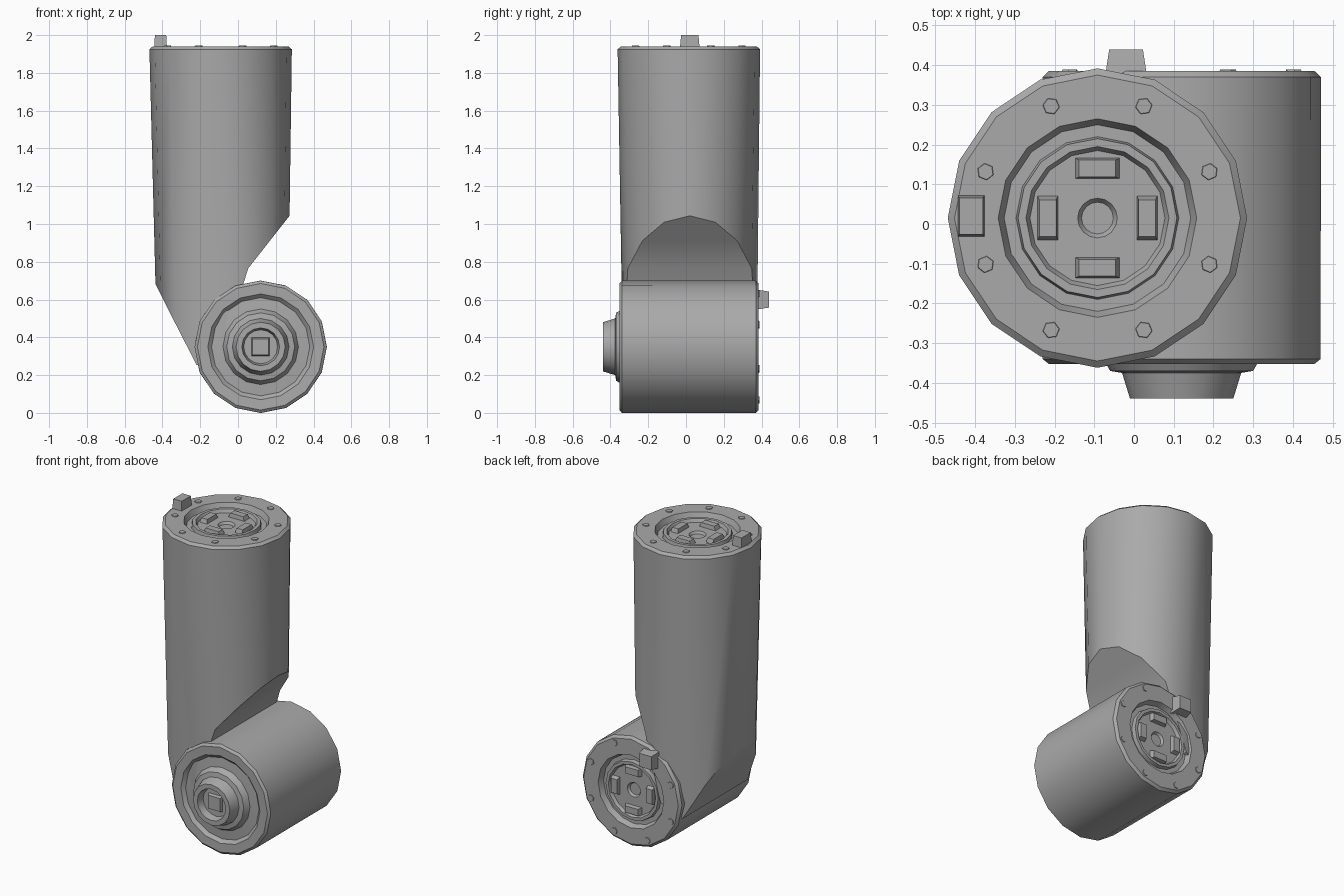
import bpy, bmesh
from math import cos, sin, pi
from mathutils import Matrix, Vector

cube = bpy.data.objects.get("Cube")
if cube:
    bpy.data.objects.remove(cube, do_unlink=True)

SIDES = 16
grey = bpy.data.materials.new("mid grey")
grey.use_nodes = True
tone = (0.4, 0.4, 0.4, 1)
grey.diffuse_color = tone
grey.node_tree.nodes["Principled BSDF"].inputs["Base Color"].default_value = tone


def finish(name, bm, matrix=Matrix()):
    bmesh.ops.transform(bm, matrix=matrix, verts=bm.verts)
    bmesh.ops.recalc_face_normals(bm, faces=bm.faces)
    mesh = bpy.data.meshes.new(name)
    bm.to_mesh(mesh)
    bm.free()
    mesh.materials.append(grey)
    ob = bpy.data.objects.new(name, mesh)
    bpy.context.collection.objects.link(ob)
    bpy.ops.object.select_all(action="DESELECT")
    ob.select_set(True)
    bpy.context.view_layer.objects.active = ob
    bpy.ops.object.shade_smooth_by_angle(angle=pi / 6)
    return ob


def circle(r, z):
    return [Vector((r * cos(2 * pi * i / SIDES), r * sin(2 * pi * i / SIDES), z))
            for i in range(SIDES)]


def skin(bm, rings):
    """Join rings of points with quads and return the vertex rings."""
    loops = [[bm.verts.new(p) for p in ring] for ring in rings]
    for a, b in zip(loops, loops[1:]):
        for i in range(SIDES):
            j = (i + 1) % SIDES
            bm.faces.new((a[i], a[j], b[j], b[i]))
    return loops


def block(name, matrix, base, top, height, sides=4):
    """Tapered block standing on the local z = 0 plane."""
    bm = bmesh.new()
    bmesh.ops.create_cone(bm, cap_ends=True, segments=sides, radius1=base,
                          radius2=top, depth=height)
    turn = Matrix.Rotation(pi / sides, 4, "Z")
    return finish(name, bm, matrix @ Matrix.Translation((0, 0, height / 2)) @ turn)


# Stepped coupling face: radius and height relative to the rim
coupling = [(0.377, -0.015), (0.36, 0), (0.25, 0), (0.235, -0.035), (0.205, -0.035),
            (0.2, -0.01), (0.18, -0.01), (0.17, -0.03), (0.05, -0.03), (0.04, -0.045)]


def coupling_details(name, matrix):
    for i in range(4):
        spin = Matrix.Rotation(i * pi / 2, 4, "Z")
        stretch = Matrix.Diagonal((0.6, 1.3, 1, 1))
        block(f"{name}_lug_{i + 1}",
              matrix @ spin @ Matrix.Translation((0.125, 0, -0.04)) @ stretch,
              0.065, 0.05, 0.035)
    for i in range(8):
        spin = Matrix.Rotation((i + 0.5) * pi / 4, 4, "Z")
        block(f"{name}_bolt_{i + 1}",
              matrix @ spin @ Matrix.Translation((0.305, 0, -0.01)), 0.025, 0.02, 0.014, 6)


# Upright tube: the lower end follows a bent underside
bend = [(-0.5, 0.80), (-0.43, 0.67), (-0.22, 0.25), (-0.08, 0.33),
        (0.05, 0.76), (0.27, 1.04), (0.4, 1.2)]


def underside(x):
    for (xa, za), (xb, zb) in zip(bend, bend[1:]):
        if x <= xb:
            return za + (zb - za) * (x - xa) / (xb - xa)


tube_top = Matrix.Translation((-0.092, 0.015, 1.94))
foot = [p + Vector((-0.082, 0.02, 0)) for p in circle(0.355, 0)]
for p in foot:
    p.z = underside(p.x)
bm = bmesh.new()
loops = skin(bm, [foot] + [[tube_top @ p for p in circle(r, h)] for r, h in coupling])
bm.faces.new(loops[-1])
low = loops[0]
half = SIDES // 2
for i in range(half):
    strip = [low[i], low[i + 1], low[-i - 1], low[-i % SIDES]]
    bm.faces.new(list(dict.fromkeys(strip)))
finish("upright_tube", bm)
coupling_details("top", tube_top)

# Cross barrel with a coupling at the back and a stepped cap at the front
barrel = Matrix.Translation((0.12, 0, 0.35))
to_front = barrel @ Matrix.Rotation(pi / 2, 4, "X")
to_back = barrel @ Matrix.Rotation(-pi / 2, 4, "X") @ Matrix.Translation((0, 0, 0.385))
front = [(0.09, 0.395), (0.1, 0.44), (0.13, 0.44), (0.15, 0.375), (0.18, 0.37),
         (0.2, 0.335), (0.26, 0.33), (0.28, 0.35), (0.335, 0.352), (0.35, 0.34)]
rear = [(r * 0.93, -0.385 - h) for r, h in coupling]
bm = bmesh.new()
loops = skin(bm, [circle(r, h) for r, h in front + rear])
bm.faces.new(loops[0])
bm.faces.new(loops[-1])
finish("cross_barrel", bm, to_front)
coupling_details("back", to_back)

# Small square collar inside the front boss
block("boss_key", to_front @ Matrix.Translation((0, 0, 0.39)), 0.07, 0.06, 0.025)

# Locating pegs on the top rim and the back rim
block("top_peg", Matrix.Translation((-0.41, 0.02, 1.92)) @ Matrix.Diagonal((0.65, 1, 1, 1)),
      0.075, 0.065, 0.08)
block("back_peg", Matrix.Translation((-0.02, 0.37, 0.6)) @ Matrix.Rotation(-pi / 2, 4, "X"),
      0.075, 0.06, 0.07)
